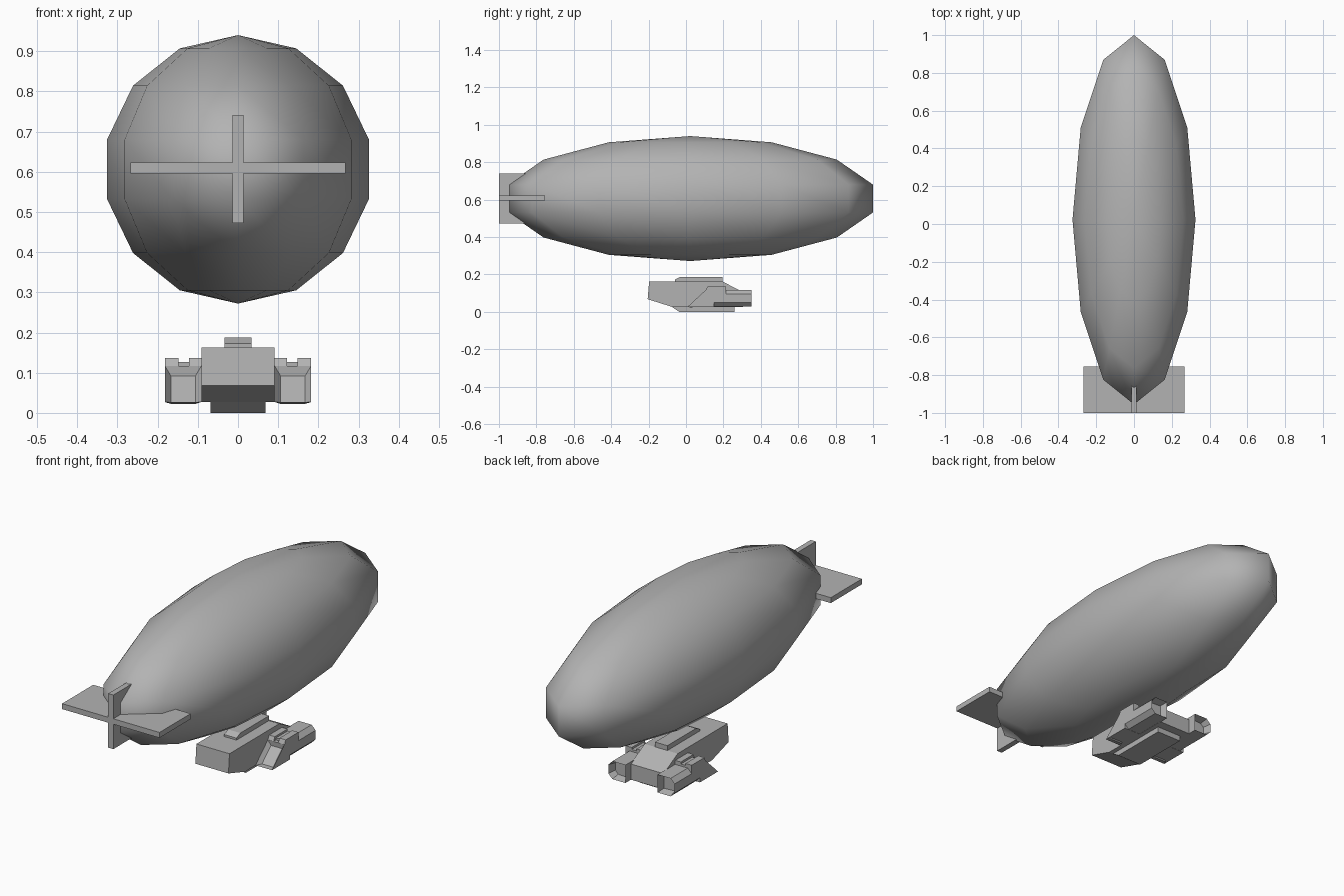
import bpy, bmesh, math
from mathutils import Vector

if "Cube" in bpy.data.objects:
    bpy.data.objects.remove(bpy.data.objects["Cube"])

grey = bpy.data.materials.new("plain grey")
grey.diffuse_color = (0.45, 0.45, 0.45, 1)
grey.use_nodes = True
grey.node_tree.nodes["Principled BSDF"].inputs["Base Color"].default_value = grey.diffuse_color


def finish(bm, name, mirror=False):
    me = bpy.data.meshes.new(name)
    bm.to_mesh(me)
    bm.free()
    ob = bpy.data.objects.new(name, me)
    bpy.context.collection.objects.link(ob)
    me.materials.append(grey)
    if mirror:
        ob.modifiers.new("Mirror", 'MIRROR')
    return ob


def prism(name, pts, axis, a, b, mirror=False, recess=None):
    """Extrude a profile: axis 'x' takes (y, z) points, axis 'y' takes (x, z)."""
    bm = bmesh.new()
    at = (lambda p, t: (t, *p)) if axis == 'x' else (lambda p, t: (p[0], t, p[1]))
    f = bm.faces.new([bm.verts.new(at(p, a)) for p in pts])
    ext = bmesh.ops.extrude_face_region(bm, geom=[f], use_keep_orig=True)
    off = Vector((b - a, 0, 0)) if axis == 'x' else Vector((0, b - a, 0))
    for v in ext['geom']:
        if isinstance(v, bmesh.types.BMVert):
            v.co += off
    bmesh.ops.recalc_face_normals(bm, faces=bm.faces)
    if recess:  # hollow the face pointing most along the given direction
        d, thick, depth = recess
        bm.normal_update()
        f = max(bm.faces, key=lambda q: q.normal.dot(Vector(d)))
        bmesh.ops.inset_individual(bm, faces=[f], thickness=thick, depth=-depth)
    return finish(bm, name, mirror)


def box(name, x0, x1, y0, y1, z0, z1, mirror=False):
    return prism(name, [(y0, z0), (y1, z0), (y1, z1), (y0, z1)], 'x', x0, x1, mirror)


# Gas envelope: low-poly sphere stretched along y
bm = bmesh.new()
bmesh.ops.create_uvsphere(bm, u_segments=12, v_segments=7, radius=1)
for v in bm.verts:
    v.co = Vector((v.co.x * 0.334, v.co.y * 1.0026 + 0.0225, v.co.z * 0.334 + 0.606))
env = finish(bm, "envelope")
bpy.context.view_layer.objects.active = env
env.select_set(True)
bpy.ops.object.shade_smooth_by_angle(angle=math.radians(50))
env.select_set(False)

# Tail fins
box("horizontal_fin", -0.268, 0.268, -1.0, -0.755, 0.596, 0.623)
box("vertical_fin", -0.014, 0.014, -1.0, -0.755, 0.472, 0.741)

# Gondola hull with roof and keel plates
prism("gondola_hull", [(-0.197, 0.163), (0.195, 0.163), (0.305, 0.105), (0.305, 0.027),
                       (-0.075, 0.027), (-0.205, 0.068)], 'x', -0.091, 0.091)
prism("roof_plate", [(-0.06, 0.16), (-0.06, 0.173), (-0.03, 0.187), (0.195, 0.187),
                     (0.195, 0.16)], 'x', -0.034, 0.034)
prism("keel_plate", [(-0.08, 0.03), (-0.035, 0.0), (0.26, 0.0), (0.26, 0.03)],
      'x', -0.068, 0.068)

# Engine pods: slanted intake, humps on top, chamfered nozzle behind
prism("engine_intake", [(0.008, 0.027), (0.105, 0.117), (0.215, 0.117), (0.215, 0.05),
                        (0.15, 0.05), (0.15, 0.027)], 'x', 0.091, 0.182, True,
      ((0, -0.68, 0.73), 0.021, 0.02))
hump = [(0.105, 0.115), (0.115, 0.137), (0.215, 0.137), (0.215, 0.115)]
prism("inner_hump", hump, 'x', 0.085, 0.122, True)
prism("outer_hump", hump, 'x', 0.148, 0.182, True)
box("hump_slot_floor", 0.122, 0.148, 0.125, 0.215, 0.115, 0.127, True)
prism("engine_nozzle", [(0.088, 0.028), (0.16, 0.028), (0.182, 0.05), (0.182, 0.095),
                        (0.16, 0.117), (0.088, 0.117)], 'y', 0.145, 0.35, True,
      ((0, 1, 0), 0.011, 0.04))
